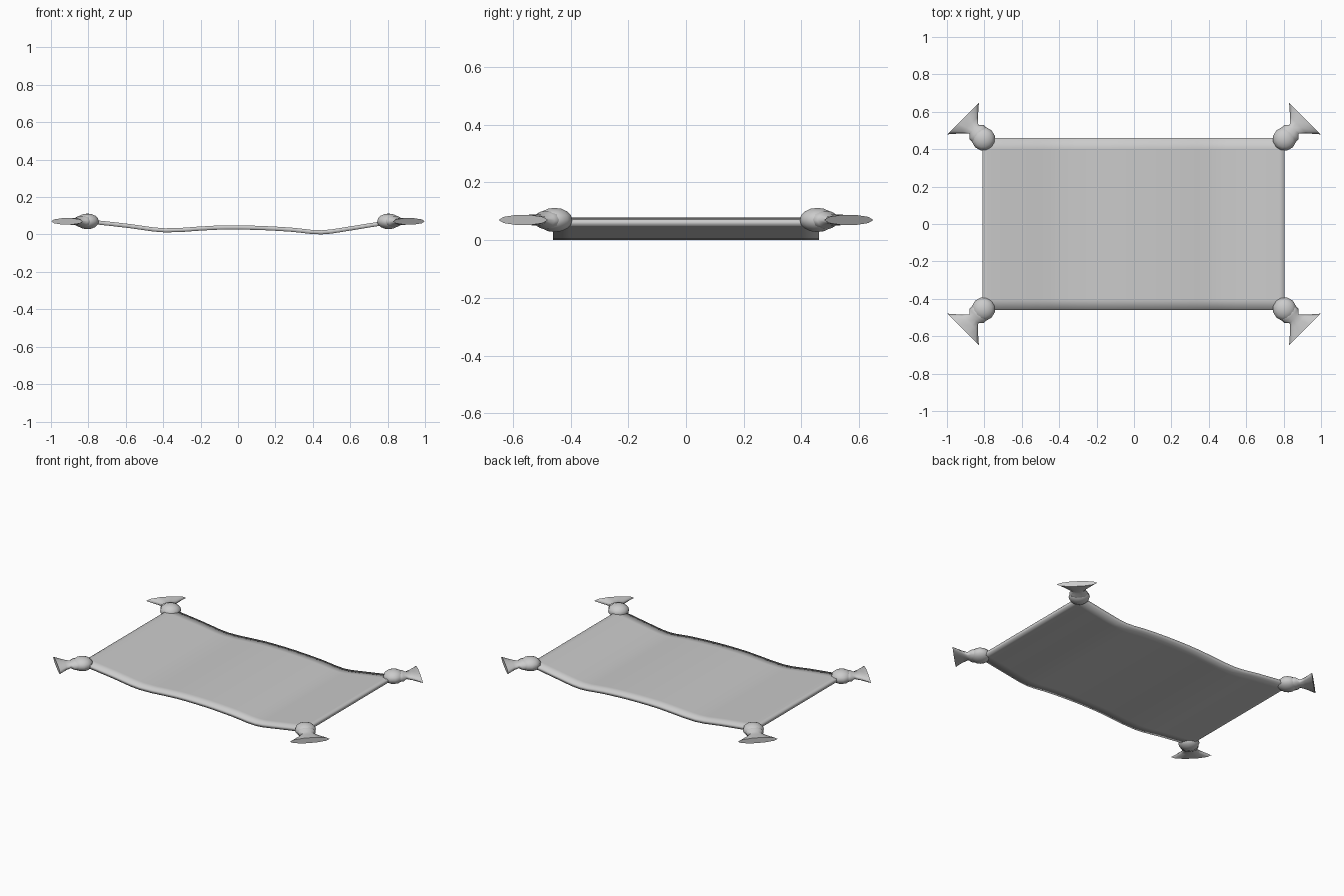
import bpy, bmesh, math

if "Cube" in bpy.data.objects:
    bpy.data.objects.remove(bpy.data.objects["Cube"])

# helpers
def finish(name, bm):
    bmesh.ops.recalc_face_normals(bm, faces=bm.faces)
    for f in bm.faces:
        f.smooth = True
    me = bpy.data.meshes.new(name)
    bm.to_mesh(me)
    bm.free()
    ob = bpy.data.objects.new(name, me)
    bpy.context.collection.objects.link(ob)
    return ob

WAVE = [(-0.81, 0.067), (-0.76, 0.065), (-0.58, 0.045), (-0.39, 0.022), (-0.125, 0.036),
        (0.08, 0.036), (0.28, 0.026), (0.445, 0.0115), (0.6, 0.032), (0.75, 0.056), (0.805, 0.061)]

def wave_points(steps=3):
    """Smooth curve through the wave control points."""
    p, n, out = WAVE, len(WAVE), []
    def slope(i):
        a, b = p[max(i - 1, 0)], p[min(i + 1, n - 1)]
        return (b[1] - a[1]) / (b[0] - a[0])
    for i in range(n - 1):
        (x0, z0), (x1, z1) = p[i], p[i + 1]
        h = x1 - x0
        k = steps if h > 0.1 else 2
        for s in range(k):
            t = s / k
            z = ((2*t**3 - 3*t**2 + 1) * z0 + (t**3 - 2*t**2 + t) * h * slope(i)
                 + (3*t**2 - 2*t**3) * z1 + (t**3 - t**2) * h * slope(i + 1))
            out.append((x0 + h * t, z))
    return out + [p[-1]]

# rug: wavy sheet with narrow border strips, thickened
bm = bmesh.new()
rows = [[bm.verts.new((x, y, z)) for y in (-0.46, -0.4, 0.4, 0.46)] for x, z in wave_points()]
for a, b in zip(rows, rows[1:]):
    for j in range(3):
        bm.faces.new((a[j], b[j], b[j + 1], a[j + 1]))
rug = finish("rug", bm)
thick = rug.modifiers.new("thickness", 'SOLIDIFY')
thick.thickness = 0.022
thick.offset = 0

# tassel: flattened flared skirt (distance, half width, half height)
SKIRT = [(0.0, 0.055, 0.036), (0.053, 0.053, 0.03), (0.073, 0.034, 0.02),
         (0.105, 0.063, 0.019), (0.154, 0.12, 0.018)]
SIDES = 10
for sx, xn in ((-1, "left"), (1, "right")):
    for sy, yn in ((-1, "front"), (1, "back")):
        pos = (sx * 0.805, sy * 0.455, 0.07)
        turn = math.atan2(sy, sx)

        # round knot at the corner
        bm = bmesh.new()
        bmesh.ops.create_uvsphere(bm, u_segments=12, v_segments=8, radius=1)
        bmesh.ops.scale(bm, vec=(0.063, 0.063, 0.042), verts=bm.verts)
        knot = finish(f"tassel_knot_{yn}_{xn}", bm)
        knot.location = pos
        knot.rotation_euler.z = turn

        # flared skirt pointing outwards
        bm = bmesh.new()
        rings = [[bm.verts.new((d, w * math.cos(2 * math.pi * k / SIDES),
                                h * math.sin(2 * math.pi * k / SIDES)))
                  for k in range(SIDES)] for d, w, h in SKIRT]
        for a, b in zip(rings, rings[1:]):
            for k in range(SIDES):
                m = (k + 1) % SIDES
                bm.faces.new((a[k], a[m], b[m], b[k]))
        bm.faces.new(rings[0])
        bm.faces.new(rings[-1])
        skirt = finish(f"tassel_skirt_{yn}_{xn}", bm)
        skirt.data.polygons[-1].use_smooth = False
        skirt.location = pos
        skirt.rotation_euler.z = turn
